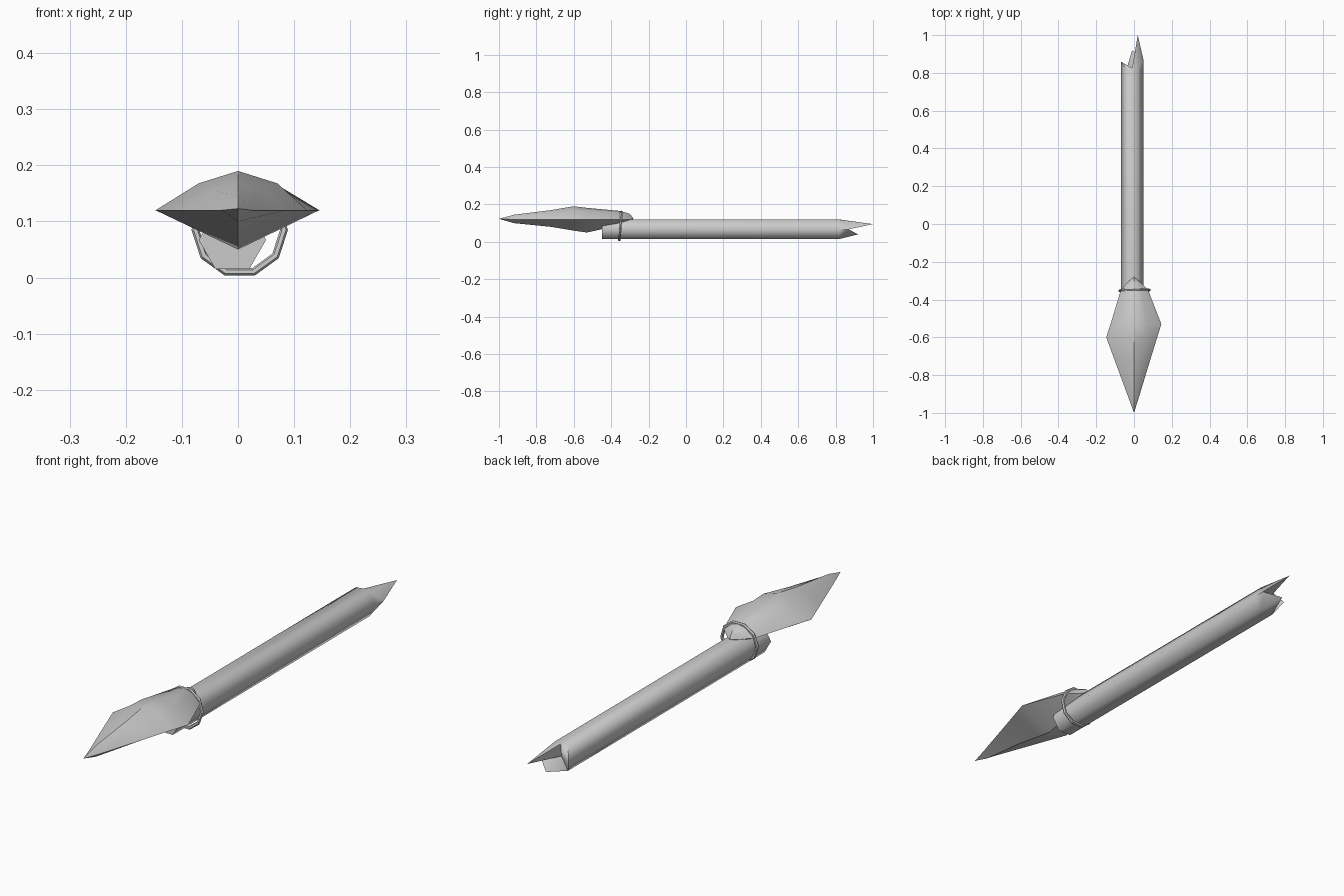
import bpy, math
from mathutils import Vector

cube = bpy.data.objects.get("Cube")
if cube:
    bpy.data.objects.remove(cube, do_unlink=True)

# Single plain grey material
grey = bpy.data.materials.new("plain_grey")
grey.use_nodes = True
COLOUR = (0.6, 0.6, 0.6, 1)
grey.diffuse_color = COLOUR
grey.node_tree.nodes["Principled BSDF"].inputs["Base Color"].default_value = COLOUR


def finish(obj, angle):
    obj.data.materials.append(grey)
    bpy.ops.object.select_all(action="DESELECT")
    obj.select_set(True)
    bpy.context.view_layer.objects.active = obj
    bpy.ops.object.mode_set(mode="EDIT")
    bpy.ops.mesh.select_all(action="SELECT")
    bpy.ops.mesh.normals_make_consistent(inside=False)
    bpy.ops.object.mode_set(mode="OBJECT")
    bpy.ops.object.shade_smooth_by_angle(angle=math.radians(angle))


def make(name, verts, faces, angle):
    mesh = bpy.data.meshes.new(name)
    mesh.from_pydata(verts, [], faces)
    obj = bpy.data.objects.new(name, mesh)
    bpy.context.collection.objects.link(obj)
    finish(obj, angle)


# Shaft: hexagonal pole with a splintered back end
CX, CZ, R = -0.01, 0.067, 0.06


def hexagon(y):
    return [Vector((CX + R * math.cos(k * math.pi / 3), y,
                    CZ + R * math.sin(k * math.pi / 3))) for k in range(6)]


verts = hexagon(-0.45) + hexagon(0.82)
faces = [tuple(range(6))]
faces += [(k, (k + 1) % 6, 6 + (k + 1) % 6, 6 + k) for k in range(6)]
verts += [(CX, 0.825, 0.119), (0.02, 1.0, 0.095), (0.05, 0.87, CZ),
          (CX, 0.92, 0.04), (-0.07, 0.86, CZ), (CX, 0.82, CZ)]
notch, spike, left, splinter, right, core = range(12, 18)
faces += [(7, notch, spike), (7, spike, left, 6), (6, left, 11),
          (11, left, splinter), (11, splinter, 10), (10, right, 9),
          (9, right, 8), (8, right, notch), (8, notch, 7)]
rim = [notch, spike, left, splinter, 10, right]
faces += [(a, b, core) for a, b in zip(rim, rim[1:] + rim[:1])]
make("shaft", verts, faces, 62)

# Spearhead: y, left width, right width, shoulder x, shoulder z, ridge z, keel z
sections = [
    (-0.92, 0.025, 0.029, 0.012, 0.136, 0.145, 0.10),
    (-0.72, 0.086, 0.103, 0.045, 0.155, 0.17, 0.08),
    (-0.60, 0.123, 0.147, 0.07, 0.168, 0.19, 0.06),
    (-0.53, 0.145, 0.124, 0.067, 0.167, 0.182, 0.05),
    (-0.35, 0.075, 0.07, 0.04, 0.154, 0.165, 0.09),
    (-0.30, 0.025, 0.025, 0.013, 0.142, 0.15, 0.105),
]
MID = 0.12
verts, faces = [], []
for y, wl, wr, sx, sz, rz, kz in sections:
    verts += [(wl, y, MID), (sx, y, sz), (0, y, rz),
              (-sx, y, sz), (-wr, y, MID), (0, y, kz)]
last = 6 * (len(sections) - 1)
for base in range(0, last, 6):
    for k in range(6):
        n = (k + 1) % 6
        faces.append((base + k, base + n, base + 6 + n, base + 6 + k))
for tip_y, base in ((-1.0, 0), (-0.28, last)):
    verts.append((0, tip_y, MID + 0.003))
    faces += [(base + k, base + (k + 1) % 6, len(verts) - 1) for k in range(6)]
make("spearhead", verts, faces, 30)

# Binding ring around the joint
bpy.ops.mesh.primitive_torus_add(
    major_segments=10, minor_segments=6, major_radius=0.079, minor_radius=0.007,
    location=(0.003, -0.351, 0.085), rotation=(math.radians(86), 0, math.radians(1)))
ring = bpy.context.object
ring.name = "binding_ring"
finish(ring, 30)
